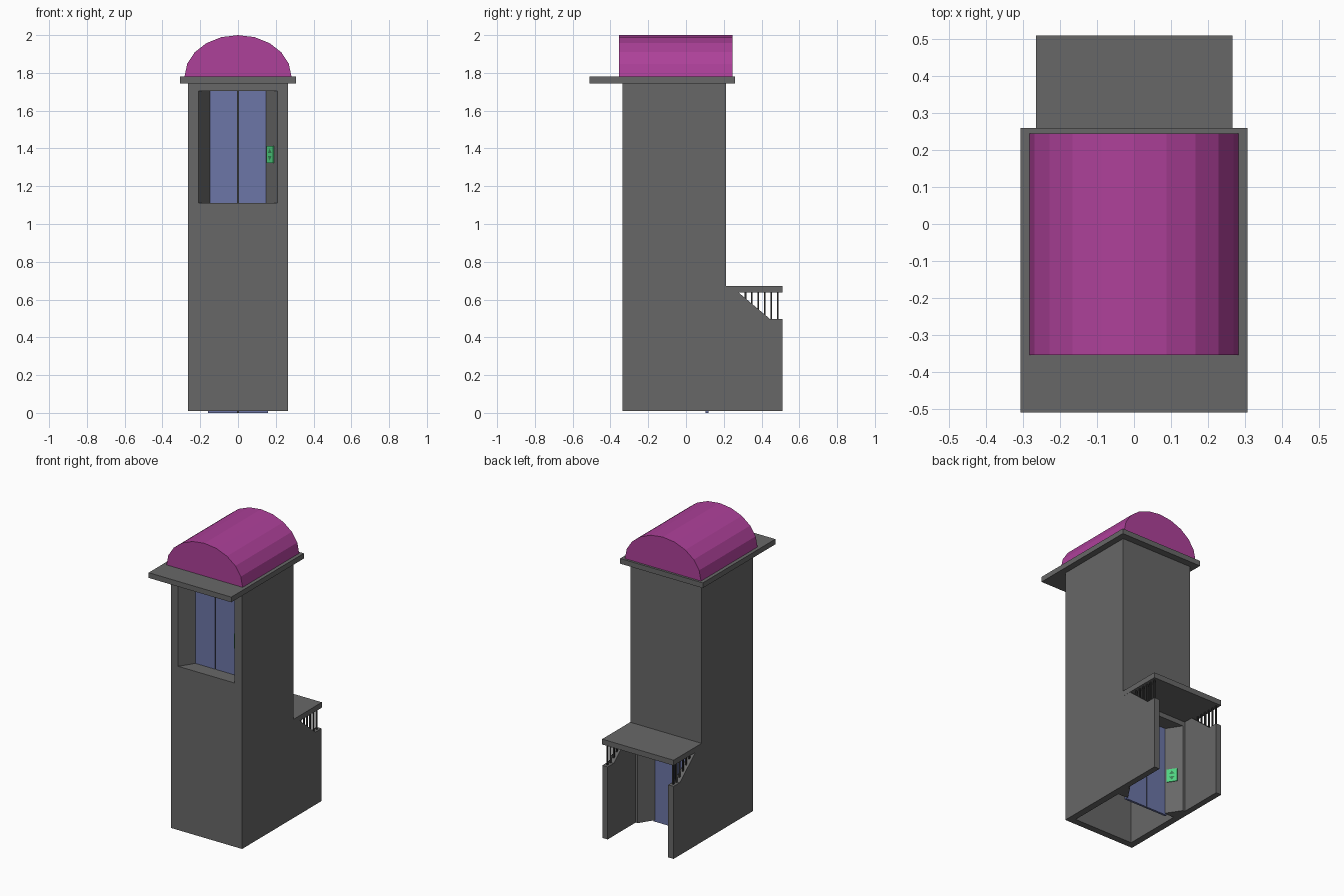
import bpy, bmesh, math
from mathutils import Vector

if "Cube" in bpy.data.objects:
    bpy.data.objects.remove(bpy.data.objects["Cube"])


def material(name, rgb):
    m = bpy.data.materials.new(name)
    m.diffuse_color = (*rgb, 1)
    m.use_nodes = True
    m.node_tree.nodes["Principled BSDF"].inputs["Base Color"].default_value = m.diffuse_color
    return m


STONE = material("dark_grey", (0.137, 0.137, 0.137))
IRON = material("near_black", (0.03, 0.03, 0.03))
PURPLE = material("purple", (0.42, 0.052, 0.32))
BLUE = material("blue", (0.15, 0.18, 0.385))
GREEN = material("green", (0.08, 0.65, 0.22))
DARK = material("dark_green", (0.04, 0.22, 0.09))


def finish(name, bm, mat):
    bmesh.ops.recalc_face_normals(bm, faces=bm.faces)
    me = bpy.data.meshes.new(name)
    bm.to_mesh(me)
    bm.free()
    ob = bpy.data.objects.new(name, me)
    bpy.context.collection.objects.link(ob)
    me.materials.append(mat)
    return ob


def prism(name, pts, axis, lo, hi, mat=STONE):
    """Extrude a 2D outline along an axis from lo to hi."""
    place = {"X": lambda a, b, c: (c, a, b),
             "Y": lambda a, b, c: (a, c, b),
             "Z": lambda a, b, c: (a, b, c)}[axis]
    bm = bmesh.new()
    face = bm.faces.new([bm.verts.new(place(a, b, lo)) for a, b in pts])
    ext = bmesh.ops.extrude_face_region(bm, geom=[face])["geom"]
    shift = Vector(place(0, 0, hi - lo))
    bmesh.ops.translate(bm, vec=shift, verts=[v for v in ext if isinstance(v, bmesh.types.BMVert)])
    # make sure both ends are closed
    bmesh.ops.holes_fill(bm, edges=[e for e in bm.edges if e.is_boundary], sides=0)
    return finish(name, bm, mat)


def box(name, x, y, z, mat=STONE):
    return prism(name, [(x[0], y[0]), (x[1], y[0]), (x[1], y[1]), (x[0], y[1])], "Z", *z, mat)


def cut(target, cutter):
    mod = target.modifiers.new("cut", "BOOLEAN")
    mod.operation, mod.solver, mod.object = "DIFFERENCE", "EXACT", cutter
    cutter.hide_render = True
    cutter.hide_set(True)
    cutter.display_type = "WIRE"


# Tower body, hollow shaft open at the bottom
BACK = 0.213
tower = box("tower_body", (-0.265, 0.265), (-0.335, BACK), (0.01, 1.745))
cut(tower, box("shaft_cutter", (-0.22, 0.22), (-0.29, BACK - 0.1), (-0.1, 1.07)))


def doorway(level, s, mouth_y, z0, z1, door_drop):
    """Splayed recess, sliding doors and call button; s=1 faces front, -1 back."""
    def plan(x, d):
        return (s * x, mouth_y + s * d)

    # recess, continued a little past the wall face
    outline = [(-0.21, -0.03), (-0.21, 0), (-0.145, 0.1), (-0.145, 0.101),
               (0.145, 0.101), (0.145, 0.1), (0.21, 0), (0.21, -0.03)]
    cz = z0 if s == 1 else z0 - 0.1
    cut(tower, prism(level + "_recess_cutter", [plan(*p) for p in outline], "Z", cz, z1))

    # two door leaves with a narrow dark groove between them
    for side, a, b in (("left", -0.16, -0.004), ("right", 0.004, 0.16)):
        leaf = [plan(a, 0.095), plan(b, 0.095), plan(b, 0.11), plan(a, 0.11)]
        prism(f"{level}_door_{side}", leaf, "Z", z0 - door_drop, z1 + 0.005, BLUE)
    groove = [plan(-0.006, 0.1), plan(0.006, 0.1), plan(0.006, 0.108), plan(-0.006, 0.108)]
    prism(level + "_door_seal", groove, "Z", z0 - door_drop, z1, IRON)

    # call button on the splayed jamb
    def jamb(t, off):
        return plan(0.21 - 0.065 * t - 0.84 * off, 0.1 * t - 0.545 * off)

    zc = z0 + 0.258
    prism(level + "_call_plate", [jamb(0.3, -0.002), jamb(0.85, -0.002), jamb(0.85, 0.005), jamb(0.3, 0.005)],
          "Z", zc - 0.044, zc + 0.044, GREEN)
    bm = bmesh.new()
    for k in (1, -1):
        tri = [(0.42, 0.008), (0.73, 0.008), (0.575, 0.032)]
        bm.faces.new([bm.verts.new((*jamb(t, 0.006), zc + k * h)) for t, h in tri])
    finish(level + "_call_arrows", bm, DARK)


doorway("upper", 1, -0.335, 1.11, 1.705, 0.0)
doorway("lower", -1, BACK, 0.01, 0.605, 0.01)

# Roof slab and barrel roof
box("roof_slab", (-0.307, 0.307), (-0.51, 0.26), (1.745, 1.78))
arc = [(0.283 * math.cos(math.pi * i / 10), 1.78 + 0.22 * math.sin(math.pi * i / 10)) for i in range(11)]
prism("barrel_roof", arc, "Y", -0.355, 0.245, PURPLE)

# Rear porch: canopy, side walls and railing bars
box("porch_canopy", (-0.265, 0.266), (BACK - 0.005, 0.51), (0.637, 0.673))
side = [(BACK - 0.005, 0.01), (0.51, 0.01), (0.51, 0.497), (0.445, 0.497), (0.275, 0.64), (BACK - 0.005, 0.64)]
for label, x0 in (("left", -0.265), ("right", 0.225)):
    prism(f"porch_wall_{label}", side, "X", x0, x0 + 0.04)
    xc = x0 + 0.02
    for i in range(6):
        y = 0.315 + 0.034 * i
        foot = max(0.49, 0.497 + (0.445 - y) * 0.84 - 0.012)
        box(f"porch_bar_{label}_{i + 1}", (xc - 0.005, xc + 0.005), (y - 0.004, y + 0.004), (foot, 0.64), IRON)
